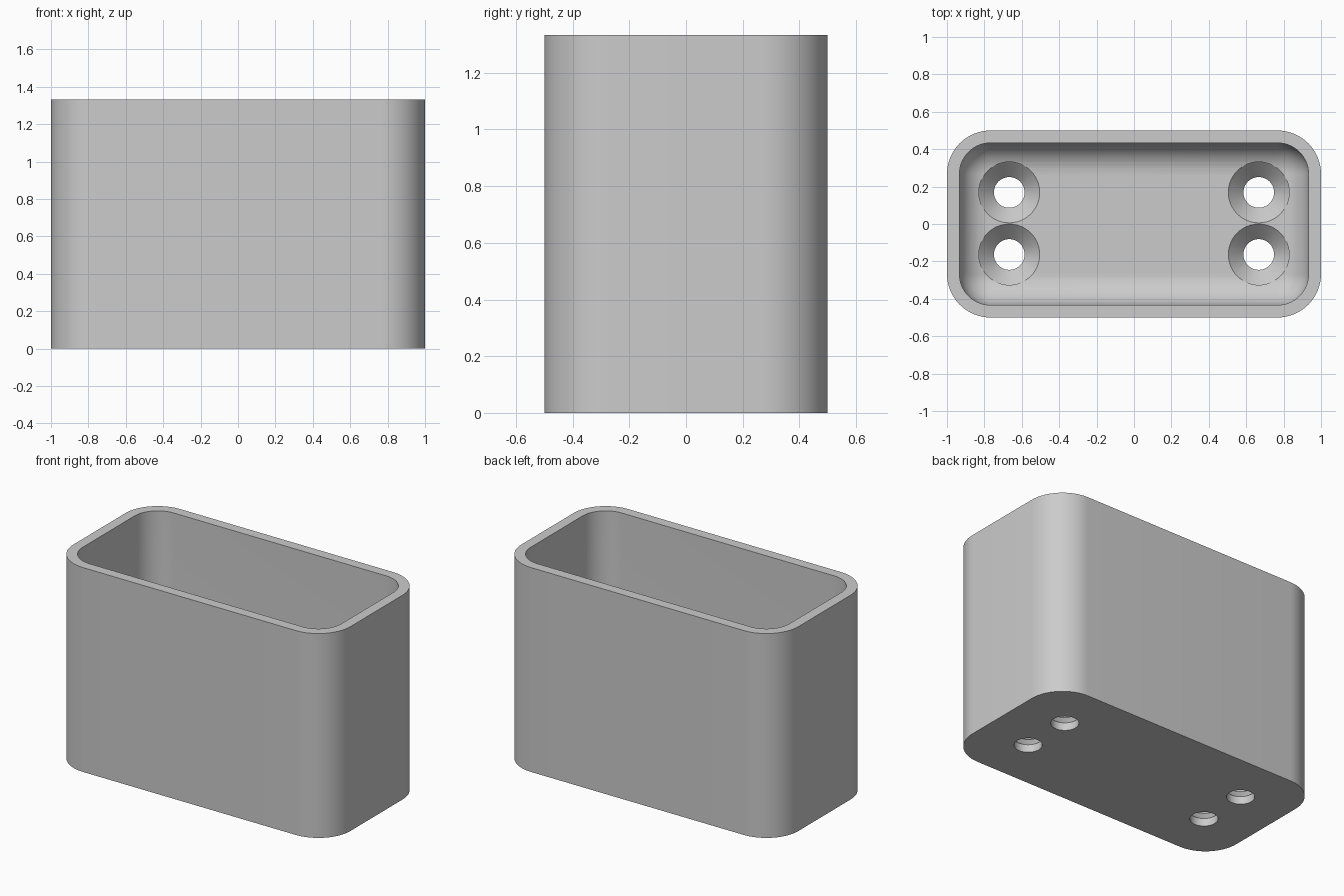
import bpy, bmesh, math

if "Cube" in bpy.data.objects:
    bpy.data.objects.remove(bpy.data.objects["Cube"])

W, D, H = 1.0, 0.5, 1.333          # half width, half depth, height
WALL, FLOOR = 0.0667, 0.133
R_OUT = 0.233
R_IN = R_OUT - WALL
ARC = 16                           # segments per rounded corner

grey = bpy.data.materials.new("light grey")
grey.diffuse_color = (0.6, 0.6, 0.6, 1)
grey.use_nodes = True
grey.node_tree.nodes["Principled BSDF"].inputs["Base Color"].default_value = grey.diffuse_color


def rounded_ring(bm, hx, hy, r, z):
    """Rounded rectangle of vertices at height z."""
    ring = []
    for q, (sx, sy) in enumerate(((1, 1), (-1, 1), (-1, -1), (1, -1))):
        for i in range(ARC + 1):
            a = math.pi / 2 * (q + i / ARC)
            ring.append(bm.verts.new((sx * (hx - r) + r * math.cos(a),
                                      sy * (hy - r) + r * math.sin(a), z)))
    return ring


def loft(bm, rings):
    """Skin successive rings and cap both ends."""
    n = len(rings[0])
    for a, b in zip(rings, rings[1:]):
        for i in range(n):
            j = (i + 1) % n
            bm.faces.new((a[i], a[j], b[j], b[i]))
    bm.faces.new(rings[0][::-1])
    bm.faces.new(rings[-1])


def make_object(name, bm):
    bmesh.ops.remove_doubles(bm, verts=bm.verts, dist=1e-5)
    bmesh.ops.recalc_face_normals(bm, faces=bm.faces)
    me = bpy.data.meshes.new(name)
    bm.to_mesh(me)
    bm.free()
    me.materials.append(grey)
    ob = bpy.data.objects.new(name, me)
    bpy.context.collection.objects.link(ob)
    return ob


# open box: outer wall, rim, inner wall, filleted floor
bm = bmesh.new()
ix, iy = W - WALL, D - WALL
rings = [rounded_ring(bm, W, D, R_OUT, 0),
         rounded_ring(bm, W, D, R_OUT, H),
         rounded_ring(bm, ix, iy, R_IN, H)]
for k in range(ARC + 1):
    a = math.pi / 2 * k / ARC
    inset = R_IN * (1 - math.cos(a))
    rings.append(rounded_ring(bm, ix - inset, iy - inset, R_IN - inset,
                              FLOOR + R_IN * (1 - math.sin(a))))
loft(bm, rings)
box = make_object("open_box", bm)

# countersunk screw holes
profile = ((0.082, -0.1), (0.082, 0.05), (0.163, FLOOR), (0.163, 0.4))
bm = bmesh.new()
for cx in (-0.667, 0.667):
    for cy in (-0.163, 0.169):
        loft(bm, [[bm.verts.new((cx + r * math.cos(math.tau * i / 48),
                                 cy + r * math.sin(math.tau * i / 48), z))
                   for i in range(48)] for r, z in profile])
cutter = make_object("screw_hole_cutter", bm)
cutter.hide_render = True

mod = box.modifiers.new("screw_holes", 'BOOLEAN')
mod.operation = 'DIFFERENCE'
mod.solver = 'EXACT'
mod.object = cutter

bpy.ops.object.select_all(action='DESELECT')
box.select_set(True)
bpy.context.view_layer.objects.active = box
bpy.ops.object.modifier_apply(modifier=mod.name)
bpy.data.objects.remove(cutter)
bpy.ops.object.shade_smooth_by_angle(angle=math.radians(25))
